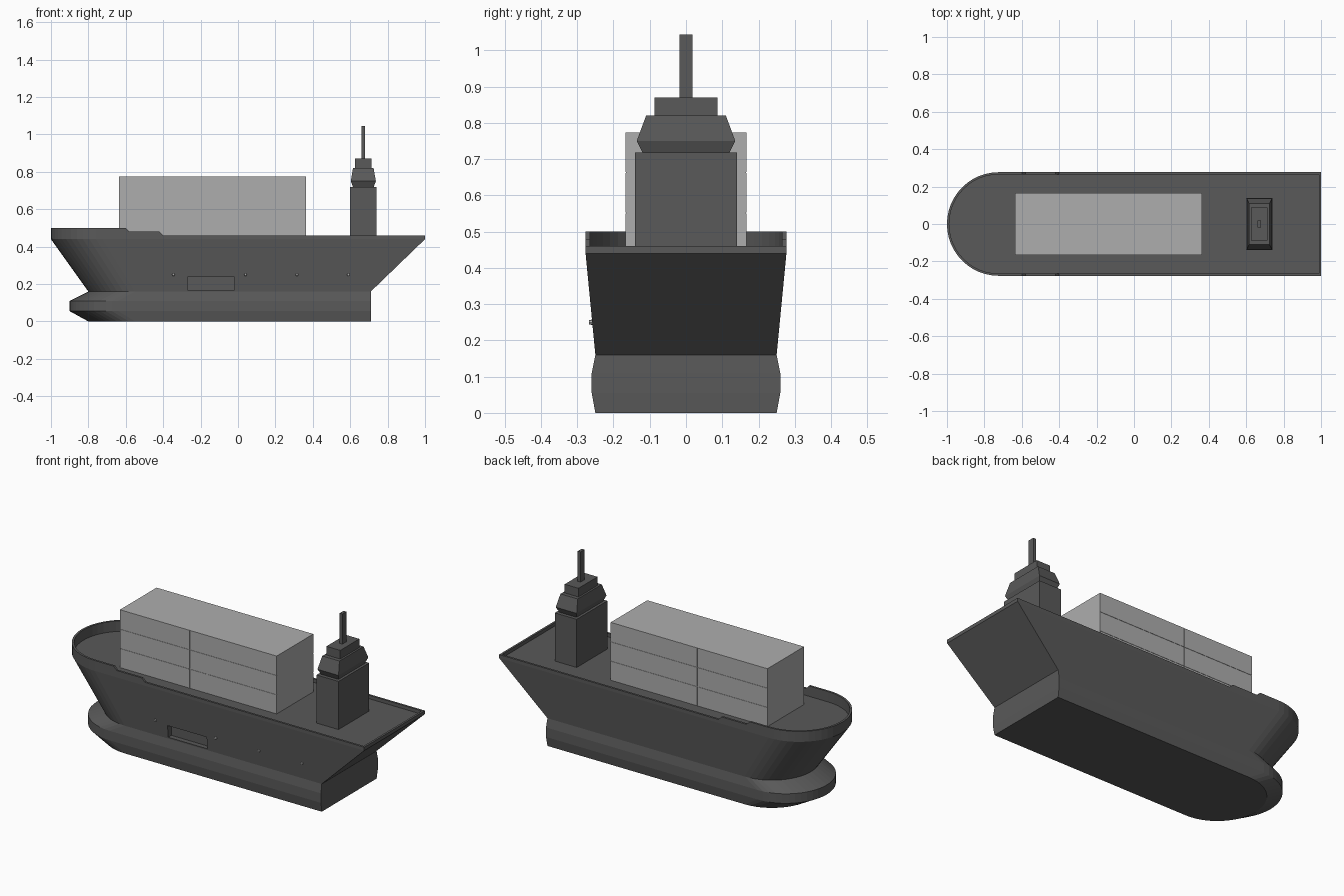
import bpy, bmesh, math
from mathutils import Matrix

if "Cube" in bpy.data.objects:
    bpy.data.objects.remove(bpy.data.objects["Cube"])


def material(name, v):
    m = bpy.data.materials.new(name)
    m.diffuse_color = (v, v, v, 1)
    m.use_nodes = True
    m.node_tree.nodes["Principled BSDF"].inputs["Base Color"].default_value = m.diffuse_color
    return m


DARK = material("dark_grey", 0.1)
LIGHT = material("light_grey", 0.42)


def make(name, bm, mat):
    bmesh.ops.recalc_face_normals(bm, faces=bm.faces)
    me = bpy.data.meshes.new(name)
    bm.to_mesh(me)
    bm.free()
    ob = bpy.data.objects.new(name, me)
    bpy.context.collection.objects.link(ob)
    me.materials.append(mat)
    return ob


def loft(name, rings, mat, cap=True):
    """Skin a list of closed rings; cap the ends or join last to first."""
    bm = bmesh.new()
    vs = [[bm.verts.new(p) for p in r] for r in rings]
    n = len(vs[0])
    pairs = list(zip(vs, vs[1:])) + ([] if cap else [(vs[-1], vs[0])])
    for a, b in pairs:
        for i in range(n):
            j = (i + 1) % n
            bm.faces.new((a[i], a[j], b[j], b[i]))
    if cap:
        bm.faces.new(vs[0])
        bm.faces.new(vs[-1])
    return make(name, bm, mat)


def rect(x0, x1, hy, z):
    return [(x0, -hy, z), (x1, -hy, z), (x1, hy, z), (x0, hy, z)]


def add_box(bm, x, y, z):
    size = [b - a for a, b in (x, y, z)]
    mid = [(a + b) / 2 for a, b in (x, y, z)]
    bmesh.ops.create_cube(bm, size=1, matrix=Matrix.Translation(mid) @ Matrix.Diagonal((*size, 1)))


def outline(bow, stern, w, height, extra=()):
    """Plan outline: round bow, straight sides, square stern."""
    side = list(extra) + [stern]
    pts = [(x, -w) for x in reversed(side)]
    for i in range(25):
        a = -math.pi / 2 - math.pi * i / 24
        pts.append((bow + w + w * math.cos(a), w * math.sin(a)))
    pts += [(x, w) for x in side]
    return [(x, y, height(x)) for x, y in pts]


# Hull with bulbous lower band and raked bow and stern
stations = [(-0.80, 0.71, 0.25, 0), (-0.90, 0.712, 0.26, 0.055), (-0.90, 0.712, 0.26, 0.11),
            (-0.80, 0.71, 0.25, 0.16), (-1.0, 1.0, 0.277, 0.44)]
hull = loft("hull", [outline(b, s, w, lambda x, z=z: z) for b, s, w, z in stations], DARK)

# Recessed side hatch
bm = bmesh.new()
add_box(bm, (-0.27, -0.02), (-0.32, -0.222), (0.168, 0.238))
cutter = make("hatch_cutter", bm, DARK)
cutter.hide_render = True
cutter.hide_viewport = False
cutter.display_type = 'WIRE'
mod = hull.modifiers.new("hatch", 'BOOLEAN')
mod.object = cutter
mod.operation = 'DIFFERENCE'
mod.solver = 'EXACT'
bpy.context.view_layer.objects.active = hull
bpy.ops.object.modifier_apply(modifier="hatch")
bpy.data.objects.remove(cutter)

# Bulwark stepping up towards the bow
def rail(x):
    return 0.50 if x < -0.59 else 0.48 if x < -0.41 else 0.46


steps = (-0.60, -0.58, -0.42, -0.40)
deck = lambda x: 0.44
outer, inner = (-1.0, 1.0, 0.277), (-0.988, 0.988, 0.265)
loft("bulwark", [outline(*outer, deck, steps), outline(*outer, rail, steps),
                 outline(*inner, rail, steps), outline(*inner, deck, steps)], DARK, cap=False)

# Portholes on the front side
bm = bmesh.new()
for x in (-0.345, 0.04, 0.315, 0.59):
    bmesh.ops.create_cone(bm, cap_ends=True, segments=8, radius1=0.009, radius2=0.006, depth=0.016,
                          matrix=Matrix.Translation((x, -0.259, 0.25)) @ Matrix.Rotation(math.pi / 2, 4, 'X'))
make("portholes", bm, LIGHT)

# Cargo stack: core block with panels on the long sides, thin seams between
bm = bmesh.new()
add_box(bm, (-0.637, 0.364), (-0.165, 0.165), (0.44, 0.774))
make("cargo_core", bm, LIGHT)
bm = bmesh.new()
g, tier = 0.0015, 0.334 / 3
for x0, x1 in ((-0.637, -0.19), (-0.19, -0.08), (-0.08, 0.364)):
    for k in range(3):
        for s in (-1, 1):
            add_box(bm, (x0 + g * (x0 > -0.6), x1 - g * (x1 < 0.3)),
                    sorted((s * 0.1645, s * 0.167)),
                    (0.44 + k * tier + g * (k > 0), 0.44 + (k + 1) * tier - g * (k < 2)))
make("cargo_panels", bm, LIGHT)

# Superstructure
loft("tower", [rect(0.60, 0.74, 0.14, 0.44), rect(0.60, 0.74, 0.14, 0.718)], DARK)
loft("bridge", [rect(0.615, 0.725, 0.12, 0.718), rect(0.603, 0.737, 0.136, 0.75),
                rect(0.615, 0.725, 0.11, 0.82)], DARK)
loft("bridge_roof", [rect(0.626, 0.714, 0.087, 0.82), rect(0.626, 0.714, 0.087, 0.87)], DARK)
loft("mast", [rect(0.661, 0.679, 0.018, 0.87), rect(0.661, 0.679, 0.018, 1.044)], DARK)
